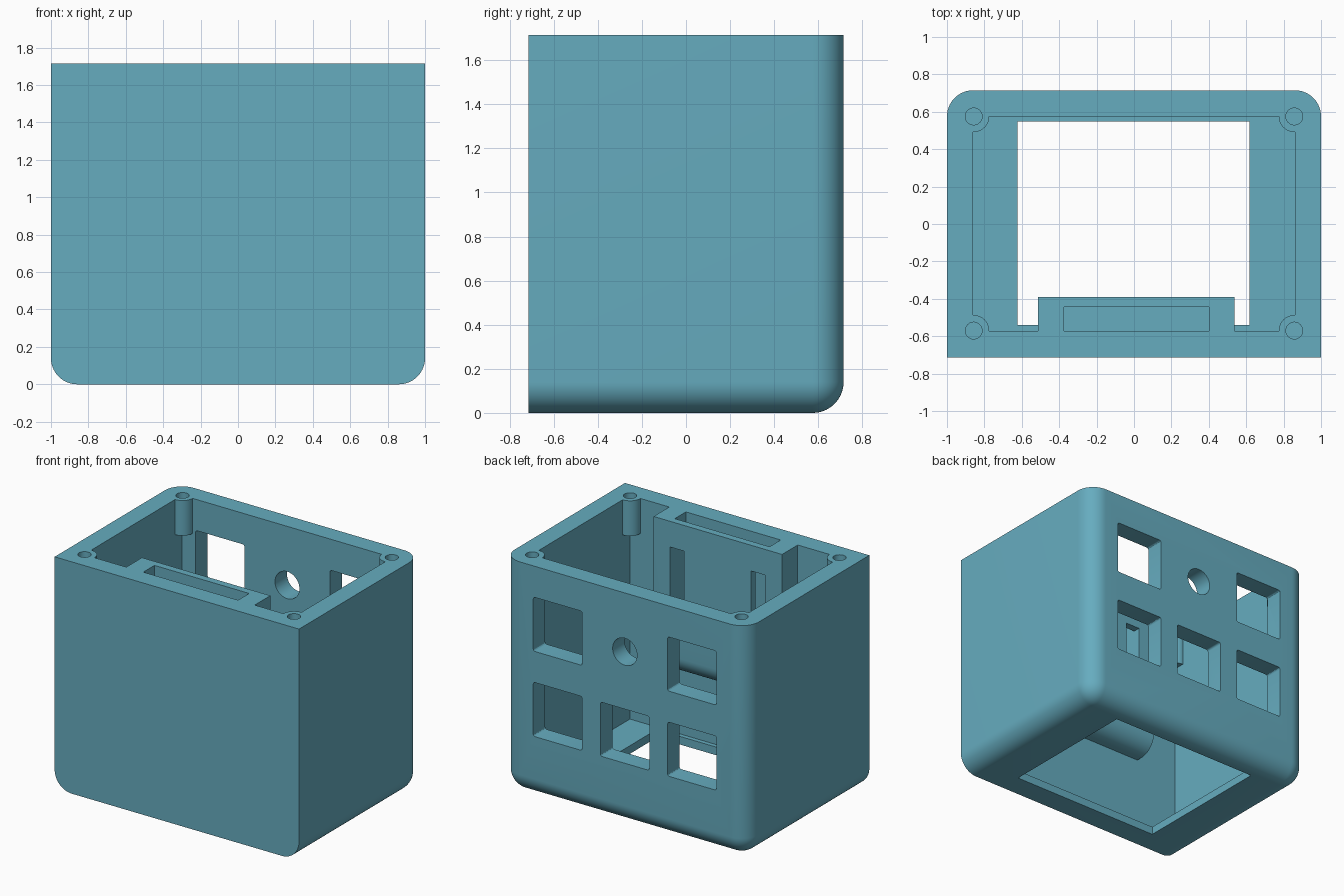
import bpy, bmesh, math
from mathutils import Matrix, Vector

if "Cube" in bpy.data.objects:
    bpy.data.objects.remove(bpy.data.objects["Cube"])

W, D, H = 1.0, 0.715, 1.715      # half width, half depth, height
R = 0.14                         # outer rounding

teal = bpy.data.materials.new("teal plastic")
teal.diffuse_color = (0.133, 0.413, 0.522, 1)
teal.use_nodes = True
teal.node_tree.nodes["Principled BSDF"].inputs["Base Color"].default_value = teal.diffuse_color


def make(name, bm):
    bmesh.ops.recalc_face_normals(bm, faces=bm.faces)
    me = bpy.data.meshes.new(name)
    bm.to_mesh(me)
    bm.free()
    me.materials.append(teal)
    ob = bpy.data.objects.new(name, me)
    bpy.context.collection.objects.link(ob)
    return ob


def box(name, x, y, z, round_edges=None, radius=0, segments=4):
    """Box from ranges; edges chosen by midpoint are rounded."""
    bm = bmesh.new()
    bmesh.ops.create_cube(bm, size=1)
    for v in bm.verts:
        v.co = [r[0] if c < 0 else r[1] for c, r in zip(v.co, (x, y, z))]
    if round_edges:
        c = Vector(((x[0] + x[1]) / 2, (y[0] + y[1]) / 2, (z[0] + z[1]) / 2))
        picked = [e for e in bm.edges
                  if round_edges((e.verts[0].co + e.verts[1].co) / 2 - c)]
        bmesh.ops.bevel(bm, geom=picked, offset=radius, segments=segments,
                        profile=0.5, affect='EDGES')
    return make(name, bm)


def cylinder(name, center, radius, depth, along_y=False, sides=40):
    bm = bmesh.new()
    m = Matrix.Translation(center)
    if along_y:
        m = m @ Matrix.Rotation(math.pi / 2, 4, 'X')
    bmesh.ops.create_cone(bm, cap_ends=True, segments=sides, radius1=radius,
                          radius2=radius, depth=depth, matrix=m)
    return make(name, bm)


def cut(target, cutter):
    mod = target.modifiers.new("cut", 'BOOLEAN')
    mod.operation = 'DIFFERENCE'
    mod.solver = 'EXACT'
    mod.object = cutter
    bpy.context.view_layer.objects.active = target
    bpy.ops.object.modifier_apply(modifier=mod.name)
    bpy.data.objects.remove(cutter, do_unlink=True)


# Outer shell: bottom sides, bottom back and back uprights are rounded
def shell_edges(m):
    bottom = m.z < -0.1 and m.y > -0.1
    upright = abs(m.z) < 0.01 and m.y > 0.1
    return bottom or upright


case = box("case", (-W, W), (-D, D), (0, H), shell_edges, R, 14)

# Inner cavity, leaving the front block and the four screw posts standing
cavity = box("cavity", (-0.86, 0.86), (-0.573, 0.575), (0.06, 1.9))
cut(cavity, box("front_block", (-0.513, 0.538), (-0.8, -0.39), (0.58, 2.0),
                lambda m: m.y > 0.1 and m.z < -0.1, R, 12))
posts = [(sx * 0.857, y) for sx in (-1, 1) for y in (-0.57, 0.575)]
for px, py in posts:
    cut(cavity, cylinder("post", (px, py, 1.725), 0.083, 0.54))
cut(case, cavity)

# Screw holes in the posts
for px, py in posts:
    cut(case, cylinder("screw_hole", (px, py, 1.7), 0.045, 0.4, sides=32))

# Opening in the floor
cut(case, box("floor_hole", (-0.622, 0.618), (-0.54, 0.547), (-0.1, 0.2)))

# Slot in the front block with a narrow opening at each end
cut(case, box("slot", (-0.374, 0.402), (-0.573, -0.443), (0.9, 1.9)))
for x in ((-0.374, -0.26), (0.288, 0.402)):
    cut(case, box("slot_opening", x, (-0.5, -0.3), (0.9, 1.525)))

# Square ports and a round port in the back wall
for x, z in ((-0.55, 1.285), (0.55, 1.285), (-0.55, 0.655), (0, 0.655), (0.55, 0.655)):
    cut(case, box("port", (x - 0.2, x + 0.2), (0.45, 0.85), (z - 0.2, z + 0.2),
                  lambda m: abs(m.y) < 0.01, 0.015, 3))
cut(case, cylinder("round_port", (0, 0.65, 1.28), 0.1, 0.4, along_y=True))

# Smooth the rounded surfaces, keep the corners crisp
bpy.ops.object.select_all(action='DESELECT')
case.select_set(True)
bpy.context.view_layer.objects.active = case
bpy.ops.object.shade_smooth_by_angle(angle=math.radians(30))
